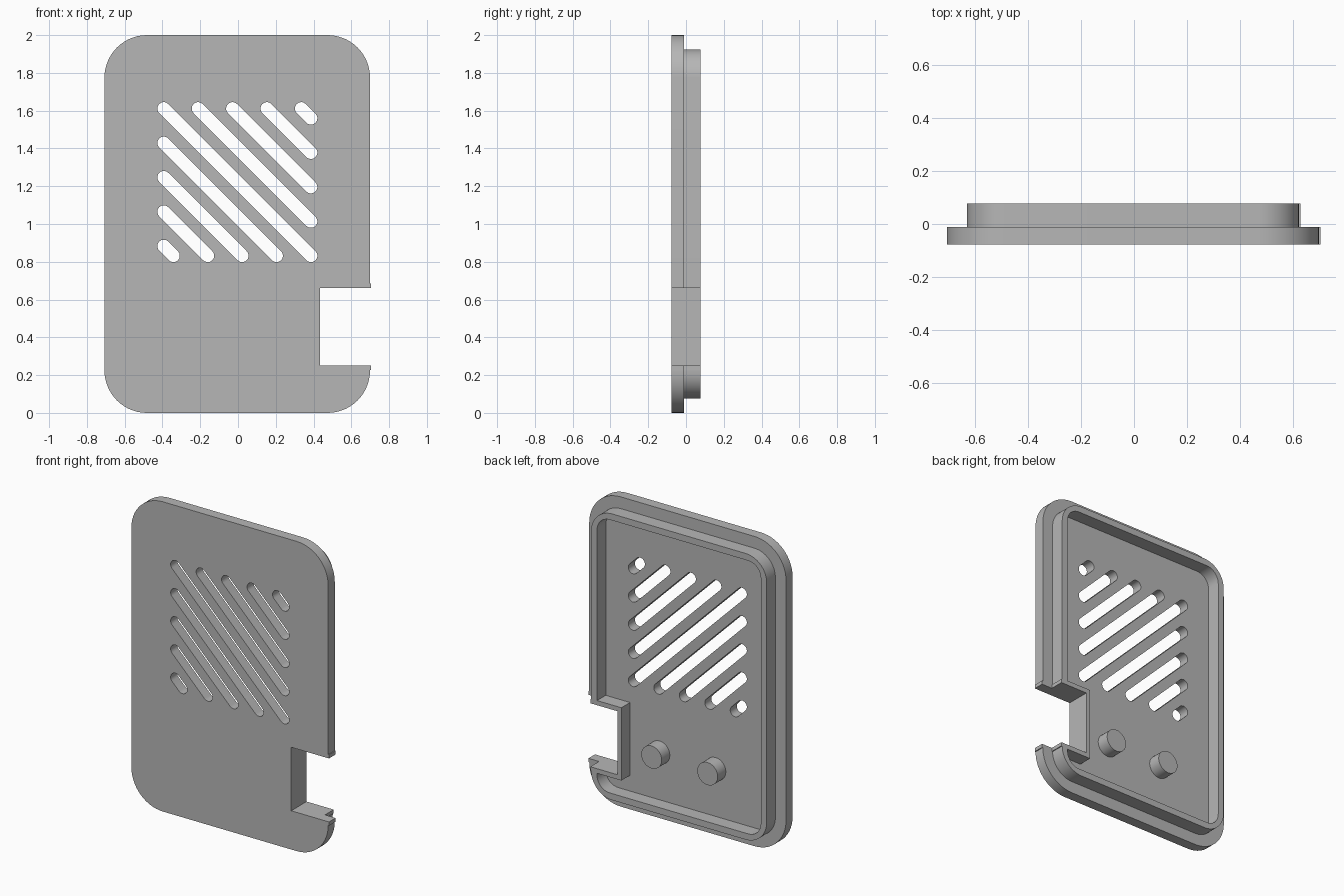
import bpy, bmesh, math

if "Cube" in bpy.data.objects:
    bpy.data.objects.remove(bpy.data.objects["Cube"])

GREY = bpy.data.materials.new("mid_grey")
GREY.diffuse_color = (0.47, 0.47, 0.47, 1)
GREY.use_nodes = True
GREY.node_tree.nodes["Principled BSDF"].inputs["Base Color"].default_value = GREY.diffuse_color

CX = -0.004                         # centre of the cover in x
FRONT, STEP, BACK = -0.078, -0.011, 0.078


def arc(x, z, r, a0, a1, n=14):
    return [(x + r * math.cos(math.radians(a0 + (a1 - a0) * i / n)),
             z + r * math.sin(math.radians(a0 + (a1 - a0) * i / n))) for i in range(n + 1)]


def outline(inset, r, notch_x, z0, z1, lip=0.0, lip_h=0.024):
    """Rounded rectangle with a rectangular notch in its right edge."""
    left, right = CX - 0.703 + inset, CX + 0.703 - inset
    bottom, top = inset, 2 - inset
    pts = arc(right - r, bottom + r, r, -90, 0)
    if lip:
        pts += [(right, z0 - lip_h), (right + lip, z0 - lip_h)]
    pts += [(right + lip, z0), (notch_x, z0), (notch_x, z1), (right + lip, z1)]
    if lip:
        pts += [(right + lip, z1 + lip_h), (right, z1 + lip_h)]
    pts += arc(right - r, top - r, r, 0, 90)
    pts += arc(left + r, top - r, r, 90, 180)
    pts += arc(left + r, bottom + r, r, 180, 270)
    return pts


def prism(name, outlines, y0, y1):
    """Extrude xz outlines from y0 to y1 into one object."""
    bm = bmesh.new()
    for pts in outlines:
        face = bm.faces.new([bm.verts.new((x, y0, z)) for x, z in pts])
        ext = bmesh.ops.extrude_face_region(bm, geom=[face])
        verts = [v for v in ext["geom"] if isinstance(v, bmesh.types.BMVert)]
        bmesh.ops.translate(bm, vec=(0, y1 - y0, 0), verts=verts)
    bmesh.ops.recalc_face_normals(bm, faces=bm.faces)
    mesh = bpy.data.meshes.new(name)
    bm.to_mesh(mesh)
    bm.free()
    mesh.materials.append(GREY)
    ob = bpy.data.objects.new(name, mesh)
    bpy.context.collection.objects.link(ob)
    return ob


def activate(ob):
    bpy.ops.object.select_all(action="DESELECT")
    ob.select_set(True)
    bpy.context.view_layer.objects.active = ob


def cut(ob, cutter):
    mod = ob.modifiers.new("cut", "BOOLEAN")
    mod.operation, mod.solver, mod.object = "DIFFERENCE", "EXACT", cutter
    activate(ob)
    bpy.ops.object.modifier_apply(modifier=mod.name)
    bpy.data.objects.remove(cutter)


def slot(xa, za, xb, zb, r=0.034):
    """Capsule outline running down to the right at 45 degrees."""
    return arc(xa, za, r, 45, 225, 10) + arc(xb, zb, r, 225, 405, 10)


# Front plate with side notch
plate = prism("front_plate", [outline(0, 0.225, 0.435, 0.25, 0.66, 0.006)], FRONT, STEP)

# Diagonal vent slots inside a square field
X0, Z1, SIZE, PITCH = -0.393, 1.611, 0.779, 0.182
slots = []
for k in range(-4, 5):
    d = abs(k) * PITCH
    if k >= 0:
        slots.append(slot(X0 + d, Z1, X0 + SIZE, Z1 - SIZE + d))
    else:
        slots.append(slot(X0, Z1 - d, X0 + SIZE - d, Z1 - SIZE))
cut(plate, prism("slot_cutter", slots, FRONT - 0.1, STEP + 0.1))

# Raised rim that follows the edge and wraps the notch
rim = prism("rim", [outline(0.076, 0.15, 0.435, 0.25, 0.66, 0.006)], STEP, BACK)
cut(rim, prism("rim_cutter", [outline(0.118, 0.09, 0.407, 0.22, 0.69)], STEP - 0.1, BACK + 0.1))

# Two round pegs on the back
pegs = [prism(f"peg_{side}", [arc(CX + s * 0.2, 0.425, 0.073, 0, 348.75, 31)], STEP - 0.01, 0.072)
        for side, s in (("left", -1), ("right", 1))]

for ob in [plate, rim] + pegs:
    activate(ob)
    bpy.ops.object.shade_smooth_by_angle(angle=math.radians(30))
